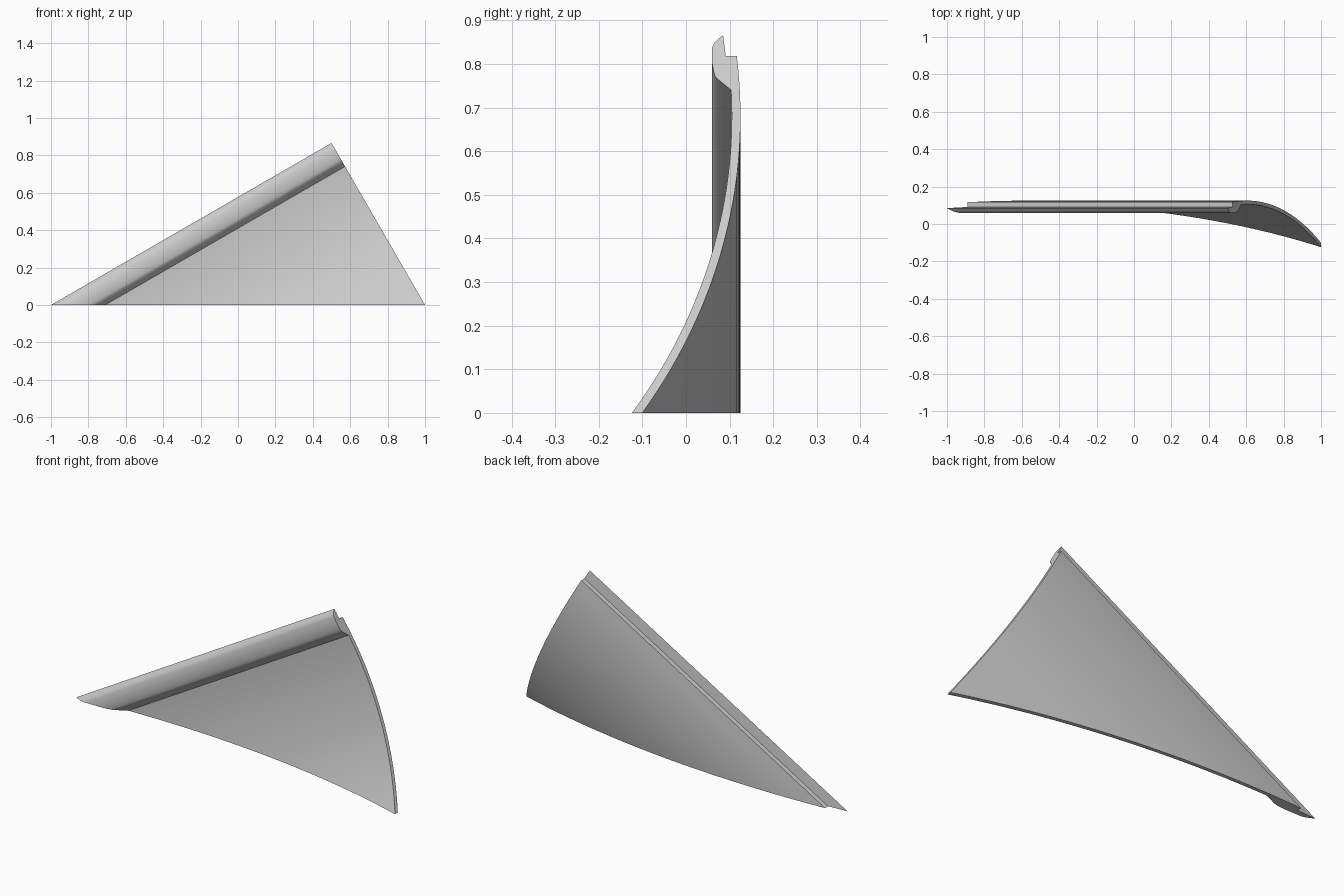
import bpy, bmesh, math

cube = bpy.data.objects.get("Cube")
if cube:
    bpy.data.objects.remove(cube, do_unlink=True)

gray = bpy.data.materials.new("light gray")
gray.use_nodes = True
COLOR = (0.6, 0.6, 0.6, 1)
gray.diffuse_color = COLOR
gray.node_tree.nodes["Principled BSDF"].inputs["Base Color"].default_value = COLOR

# Cross-section as (distance below the sloping top edge, depth)
AXIS_D, AXIS_Y = 0.215, -1.355


def arc(radius, d0, d1, steps=28):
    """Points on a circular arc of the curved blade, from d0 to d1."""
    a0 = math.asin((d0 - AXIS_D) / radius)
    a1 = math.asin((d1 - AXIS_D) / radius)
    angles = [a0 + (a1 - a0) * i / steps for i in range(steps + 1)]
    return [(AXIS_D + radius * math.sin(a), AXIS_Y + radius * math.cos(a)) for a in angles]


lip = [(0, 0.085), (0.012, 0.072), (0.022, 0.064), (0.032, 0.06), (0.075, 0.06),
       (0.095, 0.063), (0.107, 0.066), (0.115, 0.071), (0.128, 0.085)]
inner = arc(1.46, 0.145, 1)
outer = arc(1.48, 1, 0.055)
groove = [(0.055, 0.091)]
profile = lip + inner + outer + groove

# Sweep along the slope: square cut at the upper end, level cut at the base
bm = bmesh.new()
slope = math.radians(30)
upper = [bm.verts.new((0.5 + d * math.sin(slope), y, (1 - d) * math.cos(slope)))
         for d, y in profile]
base = [bm.verts.new((-1 + 2 * d, y, 0)) for d, y in profile]
n = len(profile)
for i in range(n):
    j = (i + 1) % n
    bm.faces.new((upper[i], upper[j], base[j], base[i]))
bm.faces.new(upper)
bm.faces.new(base[::-1])
bmesh.ops.remove_doubles(bm, verts=bm.verts, dist=1e-5)
bmesh.ops.recalc_face_normals(bm, faces=bm.faces)

mesh = bpy.data.meshes.new("curved_blade")
bm.to_mesh(mesh)
bm.free()
mesh.materials.append(gray)
blade = bpy.data.objects.new("curved_blade", mesh)
bpy.context.collection.objects.link(blade)

# Smooth the curves, keep the cut edges crisp
bpy.ops.object.select_all(action="DESELECT")
blade.select_set(True)
bpy.context.view_layer.objects.active = blade
bpy.ops.object.shade_smooth_by_angle(angle=math.radians(30))
